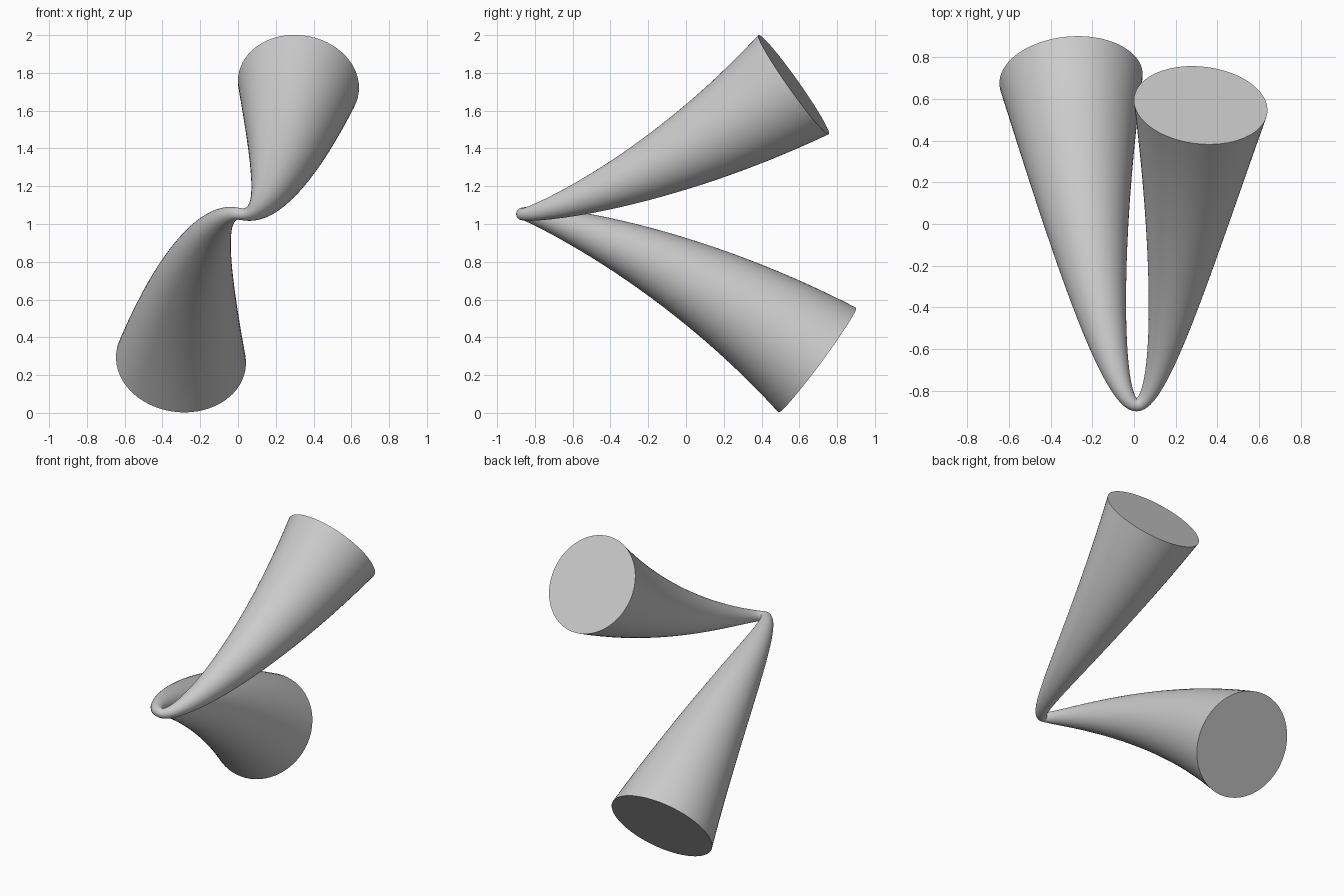
import bpy, bmesh, math
from mathutils import Vector
from mathutils.geometry import interpolate_bezier

SIDES, STEPS = 64, 56
TIP_RADIUS = 0.031

cube = bpy.data.objects.get("Cube")
if cube:
    bpy.data.objects.remove(cube, do_unlink=True)

grey = bpy.data.materials.new("plain grey")
grey.use_nodes = True
colour = (0.6, 0.6, 0.6, 1)
grey.diffuse_color = colour
grey.node_tree.nodes["Principled BSDF"].inputs["Base Color"].default_value = colour

# Shared bend, with the two horn mouths
TIP = Vector((0.012, -0.868, 1.053))
BEND = Vector((0.12, 0, -0.022))


def horn(mouth, axis, reach, radius, flare):
    """Centre points and radii from the bend out to a mouth."""
    mouth = Vector(mouth)
    side = 1 if mouth.x > 0 else -1
    inner = mouth - Vector(axis).normalized() * reach
    points = interpolate_bezier(TIP, TIP + BEND * side, inner, mouth, STEPS)
    radii = [TIP_RADIUS + (radius - TIP_RADIUS) * (i / (STEPS - 1)) ** flare
             for i in range(STEPS)]
    return list(zip(points, radii))


upper = horn((0.32, 0.57, 1.738), (0.09, 0.81, 0.58), 0.95, 0.322, 1.88)
lower = horn((-0.302, 0.695, 0.28), (-0.07, 0.80, -0.60), 1.0, 0.345, 1.7)
path = lower[::-1] + upper[1:]

# Sweep a circle along the path, carrying the ring direction without twist
bm = bmesh.new()
centres = [p for p, r in path]
last = len(path) - 1
across = Vector((0, 0, 1))
rings = []
for i, (centre, radius) in enumerate(path):
    along = (centres[min(i + 1, last)] - centres[max(i - 1, 0)]).normalized()
    across = (across - along * across.dot(along)).normalized()
    other = along.cross(across)
    ring = []
    for k in range(SIDES):
        a = math.tau * k / SIDES
        ring.append(bm.verts.new(
            centre + (across * math.cos(a) + other * math.sin(a)) * radius))
    rings.append(ring)

for a, b in zip(rings, rings[1:]):
    for k in range(SIDES):
        n = (k + 1) % SIDES
        bm.faces.new((a[k], a[n], b[n], b[k]))

# Flat end caps
bm.faces.new(rings[0][::-1])
bm.faces.new(rings[-1])

mesh = bpy.data.meshes.new("bent_double_horn")
bm.to_mesh(mesh)
bm.free()
mesh.materials.append(grey)
obj = bpy.data.objects.new("bent_double_horn", mesh)
bpy.context.collection.objects.link(obj)

for o in bpy.context.selected_objects:
    o.select_set(False)
obj.select_set(True)
bpy.context.view_layer.objects.active = obj
bpy.ops.object.shade_smooth_by_angle(angle=math.radians(40))
